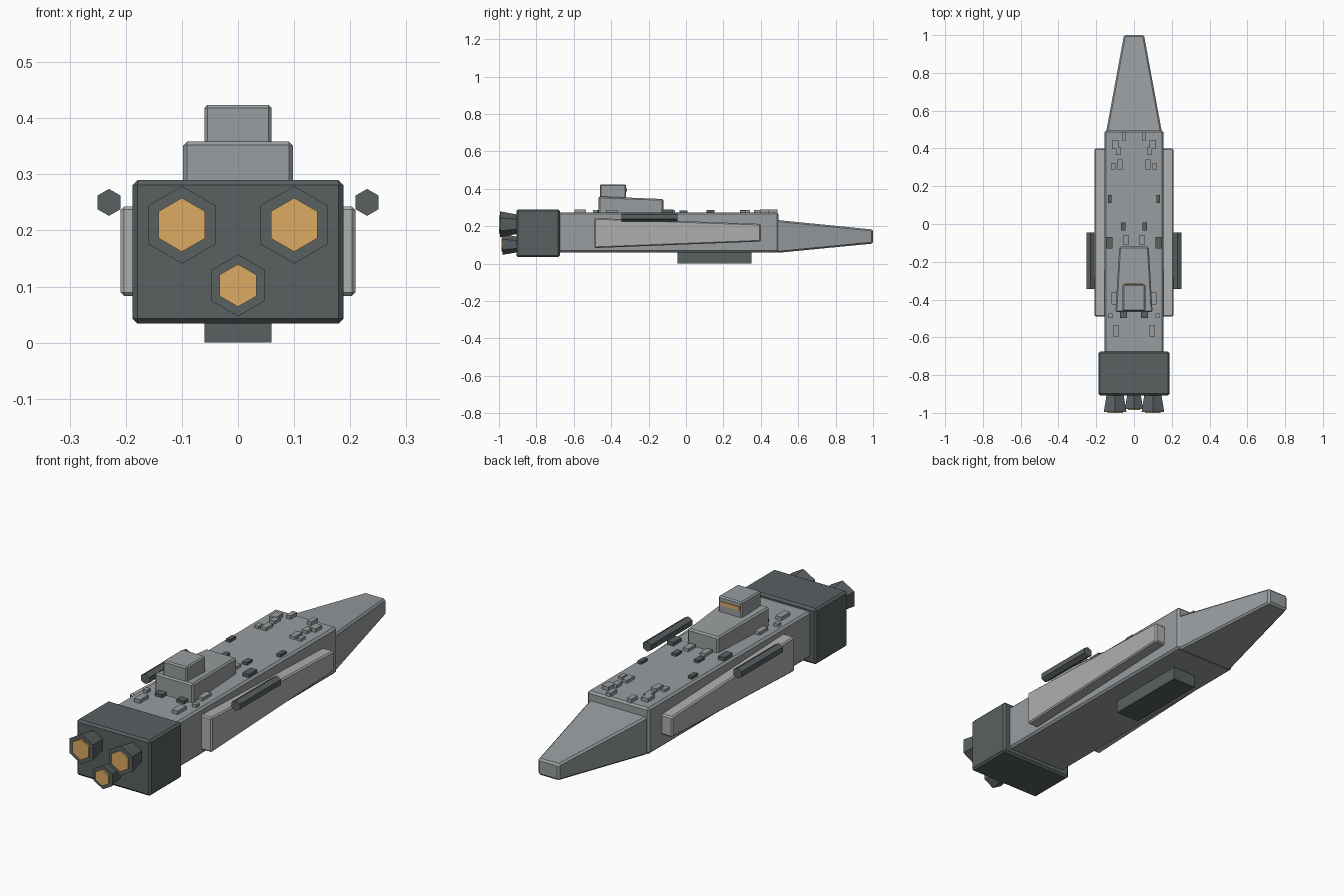
import bpy, bmesh, math


def material(name, rgb):
    m = bpy.data.materials.new(name)
    m.diffuse_color = (*rgb, 1)
    return m


HULL = material("hull_grey", (0.32, 0.34, 0.35))
DARK = material("dark_grey", (0.10, 0.115, 0.12))
ARMOUR = material("armour_grey", (0.43, 0.43, 0.43))
GLOW = material("amber_glow", (0.72, 0.40, 0.12))


def loft(name, rings, mat, bevel=0):
    """Skin rings of (x, y, z) points and cap both ends."""
    bm = bmesh.new()
    vs = [[bm.verts.new(p) for p in r] for r in rings]
    n = len(vs[0])
    for a, b in zip(vs, vs[1:]):
        for i in range(n):
            bm.faces.new((a[i], a[(i + 1) % n], b[(i + 1) % n], b[i]))
    bm.faces.new(vs[0])
    bm.faces.new(vs[-1])
    bmesh.ops.recalc_face_normals(bm, faces=bm.faces[:])
    me = bpy.data.meshes.new(name)
    bm.to_mesh(me)
    bm.free()
    me.materials.append(mat)
    ob = bpy.data.objects.new(name, me)
    bpy.context.collection.objects.link(ob)
    if bevel:
        mod = ob.modifiers.new("bevel", "BEVEL")
        mod.width = bevel
        mod.segments = 1
    return ob


def rect(y, x0, x1, z0, z1):
    return [(x0, y, z0), (x1, y, z0), (x1, y, z1), (x0, y, z1)]


def hexagon(x, y, z, r):
    angles = [math.pi / 2 + i * math.pi / 3 for i in range(6)]
    return [(x + r * math.cos(a), y, z + r * math.sin(a)) for a in angles]


# Hull, nose and engine block
loft("main_hull", [rect(-0.70, -0.157, 0.157, 0.06, 0.273),
                   rect(0.495, -0.157, 0.157, 0.06, 0.273)], HULL, 0.009)
loft("nose", [rect(0.485, -0.148, 0.148, 0.057, 0.233),
              rect(1.0, -0.053, 0.053, 0.107, 0.182)], HULL, 0.008)
loft("engine_block", [rect(-0.907, -0.188, 0.188, 0.034, 0.29),
                      rect(-0.675, -0.188, 0.188, 0.034, 0.29)], DARK, 0.009)

# Keel bay
loft("keel_bay", [rect(-0.045, -0.06, 0.06, 0, 0.07),
                  rect(0.35, -0.06, 0.06, 0, 0.07)], DARK)

# Command deck, tower and window strip
loft("command_deck", [rect(-0.467, -0.098, 0.098, 0.265, 0.359),
                      rect(-0.12, -0.078, 0.078, 0.265, 0.345)], HULL, 0.007)
loft("bridge_tower", [rect(-0.46, -0.06, 0.06, 0.345, 0.424),
                      rect(-0.32, -0.06, 0.06, 0.345, 0.424)], HULL, 0.006)
loft("bridge_window", [rect(-0.33, -0.047, 0.047, 0.385, 0.402),
                       rect(-0.316, -0.047, 0.047, 0.385, 0.402)], GLOW)

# Side armour and gun barrels
for s, side in ((-1, "left"), (1, "right")):
    loft(f"armour_{side}", [rect(-0.49, s * 0.14, s * 0.209, 0.083, 0.243),
                            rect(0.40, s * 0.14, s * 0.209, 0.118, 0.212)], ARMOUR, 0.006)
    loft(f"side_barrel_{side}", [hexagon(s * 0.23, -0.345, 0.25, 0.024),
                                 hexagon(s * 0.23, -0.045, 0.25, 0.024)], DARK)

# Engine nozzles: x, z, outer radius, inner radius, rear y
for name, x, z, r, g, y in (("left", -0.1, 0.21, 0.069, 0.048, -0.994),
                            ("right", 0.1, 0.21, 0.069, 0.048, -0.994),
                            ("lower", 0, 0.102, 0.055, 0.038, -0.98)):
    loft(f"nozzle_{name}", [hexagon(x, y, z, r), hexagon(x, -0.89, z, r * 0.72)], DARK)
    loft(f"engine_glow_{name}", [hexagon(x, y - 0.006, z, g),
                                 hexagon(x, y + 0.03, z, g)], GLOW)

# Deck details: x, y, width, length, height, material
details = [
    (0.053, 0.465, 0.022, 0.046, 0.016, HULL), (0.10, 0.42, 0.034, 0.048, 0.016, HULL),
    (0.083, 0.385, 0.027, 0.042, 0.014, HULL), (0.108, 0.305, 0.021, 0.034, 0.012, HULL),
    (0.074, 0.315, 0.027, 0.052, 0.014, HULL), (0.128, 0.132, 0.02, 0.043, 0.013, DARK),
    (0.057, -0.013, 0.024, 0.042, 0.012, DARK), (0.13, -0.10, 0.033, 0.06, 0.016, DARK),
    (0.043, -0.085, 0.027, 0.052, 0.014, HULL), (0.106, -0.395, 0.026, 0.063, 0.014, HULL),
    (0.125, -0.485, 0.022, 0.024, 0.014, HULL), (0.055, -0.48, 0.037, 0.036, 0.014, DARK),
    (0.096, -0.565, 0.03, 0.063, 0.016, HULL),
]
for i, (x, y, w, l, h, mat) in enumerate(details):
    for s, side in ((-1, "left"), (1, "right")):
        x0, x1 = s * x - w / 2, s * x + w / 2
        loft(f"deck_detail_{i}_{side}", [rect(y - l / 2, x0, x1, 0.265, 0.273 + h),
                                         rect(y + l / 2, x0, x1, 0.265, 0.273 + h)], mat)
